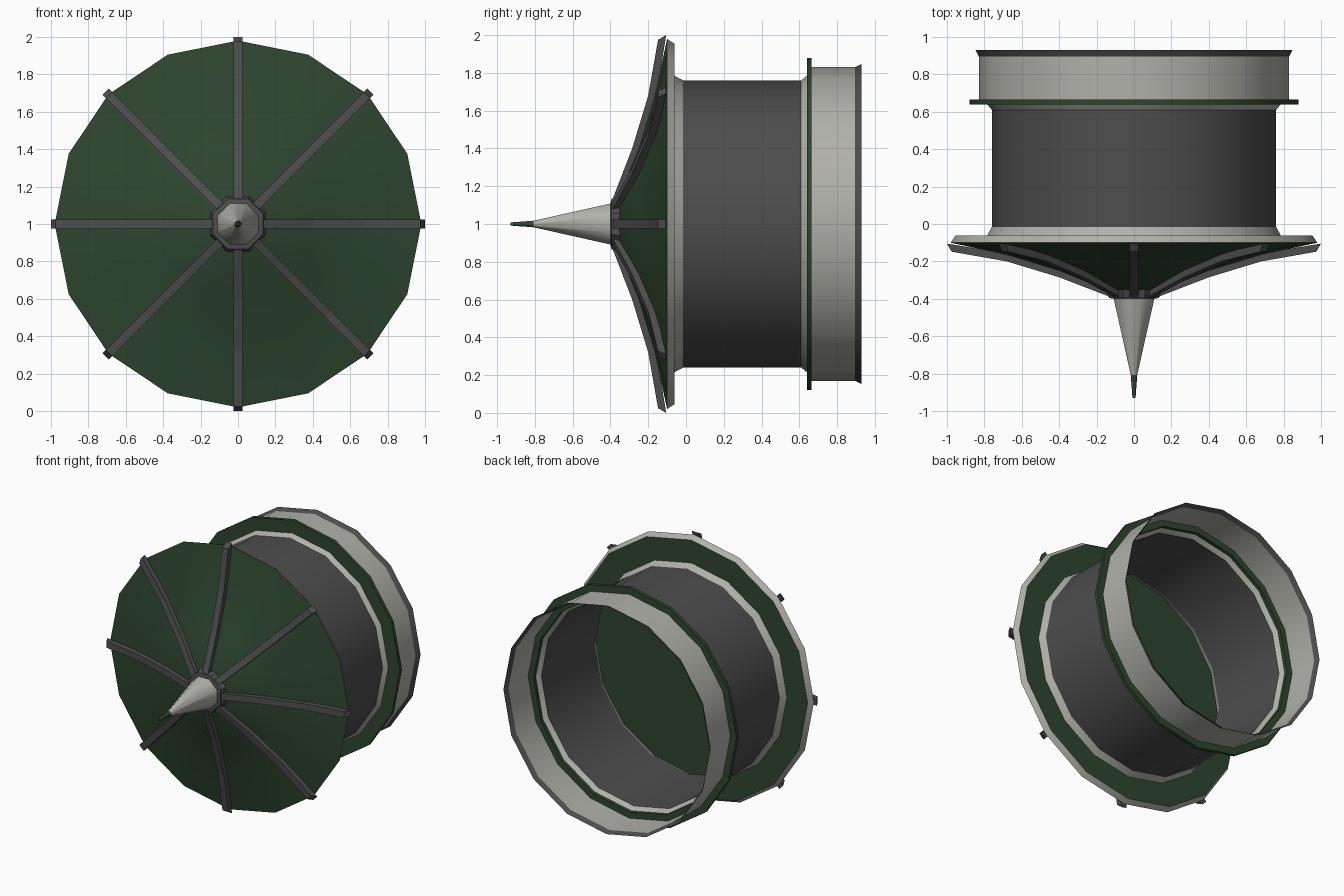
import bpy, bmesh, math

if "Cube" in bpy.data.objects:
    bpy.data.objects.remove(bpy.data.objects["Cube"])


def material(name, rgb):
    m = bpy.data.materials.new(name)
    m.diffuse_color = (*rgb, 1)
    m.use_nodes = True
    m.node_tree.nodes["Principled BSDF"].inputs["Base Color"].default_value = m.diffuse_color
    return m


GREEN = material("dark green", (0.027, 0.06, 0.028))
GREY = material("charcoal grey", (0.075, 0.075, 0.077))
LIGHT = material("light warm grey", (0.44, 0.44, 0.40))


def finish(name, bm, mat, smooth=None):
    me = bpy.data.meshes.new(name)
    bm.to_mesh(me)
    bm.free()
    me.materials.append(mat)
    ob = bpy.data.objects.new(name, me)
    bpy.context.collection.objects.link(ob)
    if smooth:
        bpy.ops.object.select_all(action='DESELECT')
        ob.select_set(True)
        bpy.context.view_layer.objects.active = ob
        bpy.ops.object.shade_smooth_by_angle(angle=math.radians(smooth))
    return ob


def lathe(name, profile, mat, n=16, phase=0.0, closed=False,
          cap_front=False, cap_back=False, smooth=30):
    """Spin (radius, y) points around the y axis at z = 1."""
    bm = bmesh.new()
    rings = []
    for r, y in profile:
        ring = []
        for i in range(n):
            a = math.tau * (i + phase) / n
            ring.append(bm.verts.new((r * math.cos(a), y, 1 + r * math.sin(a))))
        rings.append(ring)
    pairs = list(zip(rings, rings[1:]))
    if closed:
        pairs.append((rings[-1], rings[0]))
    for a, b in pairs:
        for i in range(n):
            k = (i + 1) % n
            bm.faces.new((a[i], b[i], b[k], a[k]))
    if cap_front:
        bm.faces.new(rings[0])
    if cap_back:
        bm.faces.new(rings[-1][::-1])
    return finish(name, bm, mat, smooth)


# front dish: concave cone, pale rim, flat back plate
lathe("dish_front", [(0.11, -0.37), (0.40, -0.25), (0.68, -0.165), (0.98, -0.10)],
      GREEN, cap_front=True)
lathe("dish_rim", [(0.98, -0.10), (0.955, -0.062)], LIGHT)
lathe("dish_back", [(0.955, -0.062)], GREEN, cap_back=True)

# open barrel with flared collars at both ends
lathe("front_collar", [(0.785, -0.062), (0.76, -0.015)], LIGHT)
lathe("barrel", [(0.76, -0.015), (0.76, 0.61)], GREY)
lathe("rear_collar", [(0.76, 0.61), (0.785, 0.64)], LIGHT)

# flange, rear sleeve and flared lip
lathe("flange", [(0.88, 0.64), (0.88, 0.665), (0.785, 0.665), (0.785, 0.64)],
      GREEN, closed=True)
lathe("rear_sleeve", [(0.83, 0.665), (0.83, 0.895)], LIGHT)
lathe("rear_lip", [(0.83, 0.895), (0.847, 0.93)], GREY)

# hub, nose spike and spike tip, all eight-sided
lathe("hub", [(0.115, -0.40), (0.145, -0.395), (0.165, -0.335)], GREY,
      n=8, phase=0.5, cap_front=True)
lathe("nose_spike", [(0.018, -0.81), (0.118, -0.398)], LIGHT,
      n=8, phase=0.5, cap_front=True, cap_back=True, smooth=50)
lathe("spike_tip", [(0.009, -0.93), (0.019, -0.805)], GREEN,
      n=8, phase=0.5, cap_front=True, cap_back=True, smooth=50)

# eight curved ribs lying on the dish
OUTER = [(0.11, -0.397), (0.40, -0.285), (0.68, -0.20), (0.975, -0.148)]
INNER = [(0.11, -0.35), (0.41, -0.235), (0.69, -0.155), (1.0, -0.105)]
HALF_WIDTH = 0.024


def rib(name, angle):
    bm = bmesh.new()
    c, s = math.cos(angle), math.sin(angle)

    def vert(r, y, w):
        return bm.verts.new((r * c - w * s, y, 1 + r * s + w * c))

    sections = [[vert(*o, -HALF_WIDTH), vert(*o, HALF_WIDTH),
                 vert(*i, HALF_WIDTH), vert(*i, -HALF_WIDTH)]
                for o, i in zip(OUTER, INNER)]
    for a, b in zip(sections, sections[1:]):
        for k in range(4):
            m = (k + 1) % 4
            bm.faces.new((a[k], a[m], b[m], b[k]))
    bm.faces.new(sections[0])
    bm.faces.new(sections[-1])
    bmesh.ops.recalc_face_normals(bm, faces=bm.faces)
    finish(name, bm, GREY)


for i in range(8):
    rib(f"rib_{i + 1}", math.tau * i / 8)
